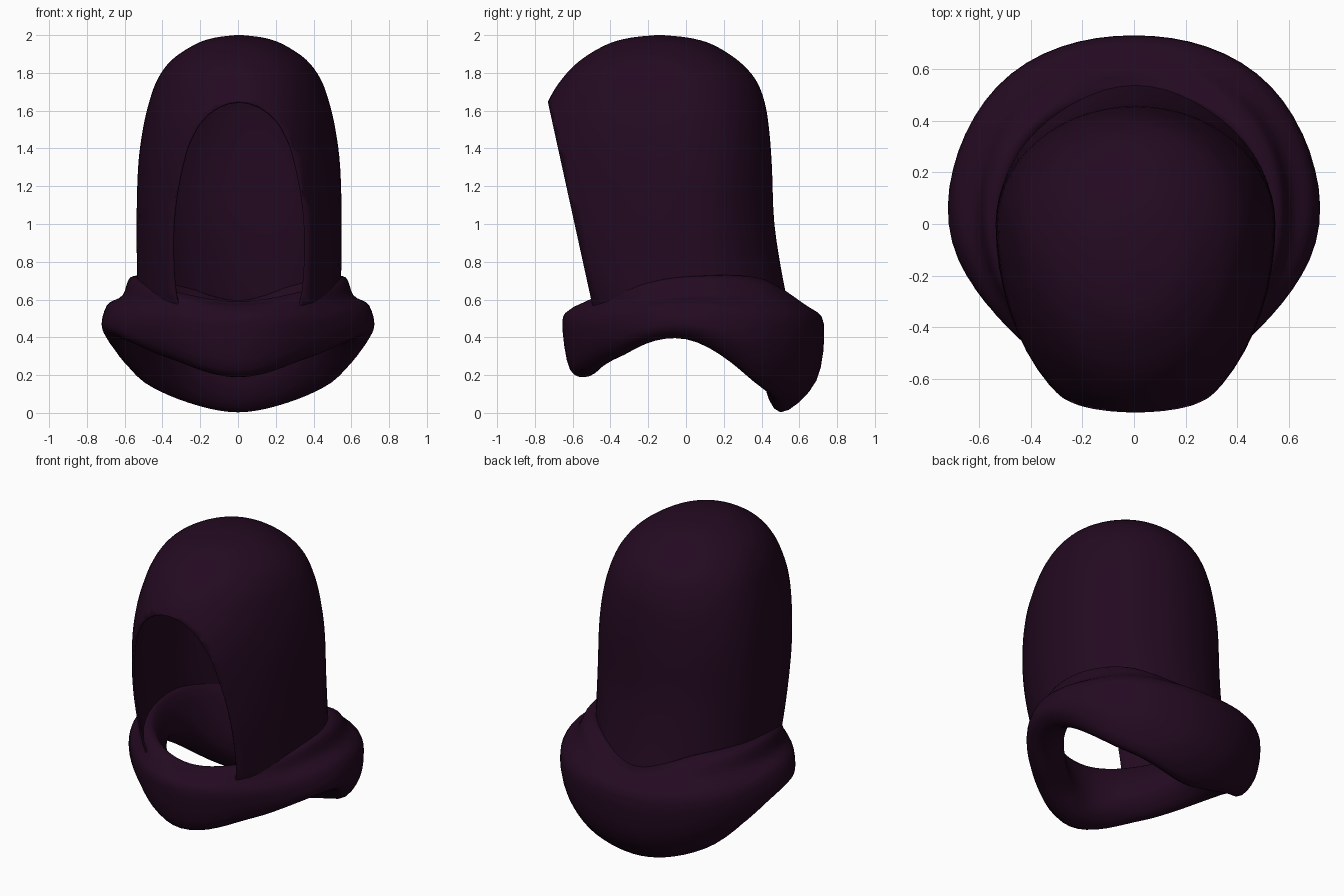
import bpy, bmesh
from math import sin, cos, pi
from mathutils import Vector

cube = bpy.data.objects.get("Cube")
if cube:
    bpy.data.objects.remove(cube, do_unlink=True)

cloth = bpy.data.materials.new("dark plum cloth")
cloth.use_nodes = True
plum = (0.017, 0.003, 0.015, 1)
cloth.diffuse_color = plum
shader = cloth.node_tree.nodes["Principled BSDF"]
shader.inputs["Base Color"].default_value = plum
shader.inputs["Roughness"].default_value = 0.9


def spline(keys, steps, closed=False):
    """Smooth curve through key tuples of any size."""
    keys = [Vector(k) for k in keys]
    n = len(keys)
    pick = (lambda i: keys[i % n]) if closed else (lambda i: keys[min(max(i, 0), n - 1)])
    out = []
    for i in range(n if closed else n - 1):
        a, b, c, d = (pick(i + k) for k in (-1, 0, 1, 2))
        for s in range(steps):
            t = s / steps
            out.append(b + (c - a) * (t / 2) + (a * 2 - b * 5 + c * 4 - d) * (t * t / 2)
                       + (b * 3 - a - c * 3 + d) * (t ** 3 / 2))
    if not closed:
        out.append(keys[-1])
    return out


def loft(bm, rings, wrap=False):
    """Join closed rings of points with quads."""
    rows = [[bm.verts.new(p) for p in ring] for ring in rings]
    pairs = list(zip(rows, rows[1:])) + ([(rows[-1], rows[0])] if wrap else [])
    for low, high in pairs:
        for i in range(len(low)):
            j = (i + 1) % len(low)
            bm.faces.new((low[i], low[j], high[j], high[i]))
    return rows


def finish(bm, name):
    bmesh.ops.recalc_face_normals(bm, faces=bm.faces)
    mesh = bpy.data.meshes.new(name)
    bm.to_mesh(mesh)
    bm.free()
    mesh.materials.append(cloth)
    for face in mesh.polygons:
        face.use_smooth = True
    obj = bpy.data.objects.new(name, mesh)
    bpy.context.collection.objects.link(obj)
    return obj


# Hood: egg-shaped slices (height, half width, back, front, middle)
slices = [(.5, .54, .56, -.58, 0), (.7, .54, .515, -.685, 0), (1, .543, .468, -.775, 0),
          (1.3, .535, .455, -.8, 0), (1.5, .51, .44, -.785, -.01),
          (1.65, .475, .415, -.73, -.03), (1.77, .43, .365, -.655, -.06),
          (1.87, .355, .27, -.555, -.1), (1.95, .235, .14, -.42, -.13),
          (1.985, .135, .02, -.3, -.14), (2, .02, -.12, -.16, -.14)]
bm = bmesh.new()
rings = []
for z, half, back, front, mid in spline(slices, 4):
    ring = []
    for k in range(56):
        a = 2 * pi * k / 56
        depth = back - mid if sin(a) > 0 else mid - front
        ring.append((.006 + half * cos(a), mid + depth * sin(a), z))
    rings.append(ring)
rows = loft(bm, rings)
bm.faces.new(rows[-1])

# Slanted face opening
bmesh.ops.bisect_plane(bm, geom=bm.verts[:] + bm.edges[:] + bm.faces[:],
                       plane_co=(0, -.73, 1.64), plane_no=(0, -1.05, -.23),
                       clear_outer=True)
hood = finish(bm, "hood")
shell = hood.modifiers.new("cloth thickness", "SOLIDIFY")
shell.thickness = 0.012
shell.offset = -1

# Cowl: cross-sections (radius, height) from front to back, mirrored left and right
sections = [
    [(.48, .57), (.55, .575), (.61, .55), (.655, .48), (.615, .23), (.51, .195), (.43, .3)],
    [(.49, .63), (.56, .64), (.59, .58), (.63, .49), (.6, .34), (.5, .295), (.41, .43)],
    [(.5, .69), (.57, .715), (.61, .62), (.69, .57), (.715, .45), (.61, .39), (.46, .49)],
    [(.51, .68), (.6, .69), (.66, .61), (.75, .5), (.72, .27), (.6, .12), (.45, .3)],
    [(.47, .55), (.56, .59), (.65, .56), (.73, .47), (.69, .17), (.5, .003), (.41, .2)],
]
around = sections + sections[-2:0:-1]
stations = spline([[v for point in s for v in point] for s in around], 8, closed=True)
bm = bmesh.new()
rings = []
for k, station in enumerate(stations):
    a = 2 * pi * k / len(stations)
    points = [(station[i], station[i + 1]) for i in range(0, len(station), 2)]
    rings.append([(r * sin(a), -r * cos(a), z) for r, z in spline(points, 4, closed=True)])
loft(bm, rings, wrap=True)
finish(bm, "cowl")
